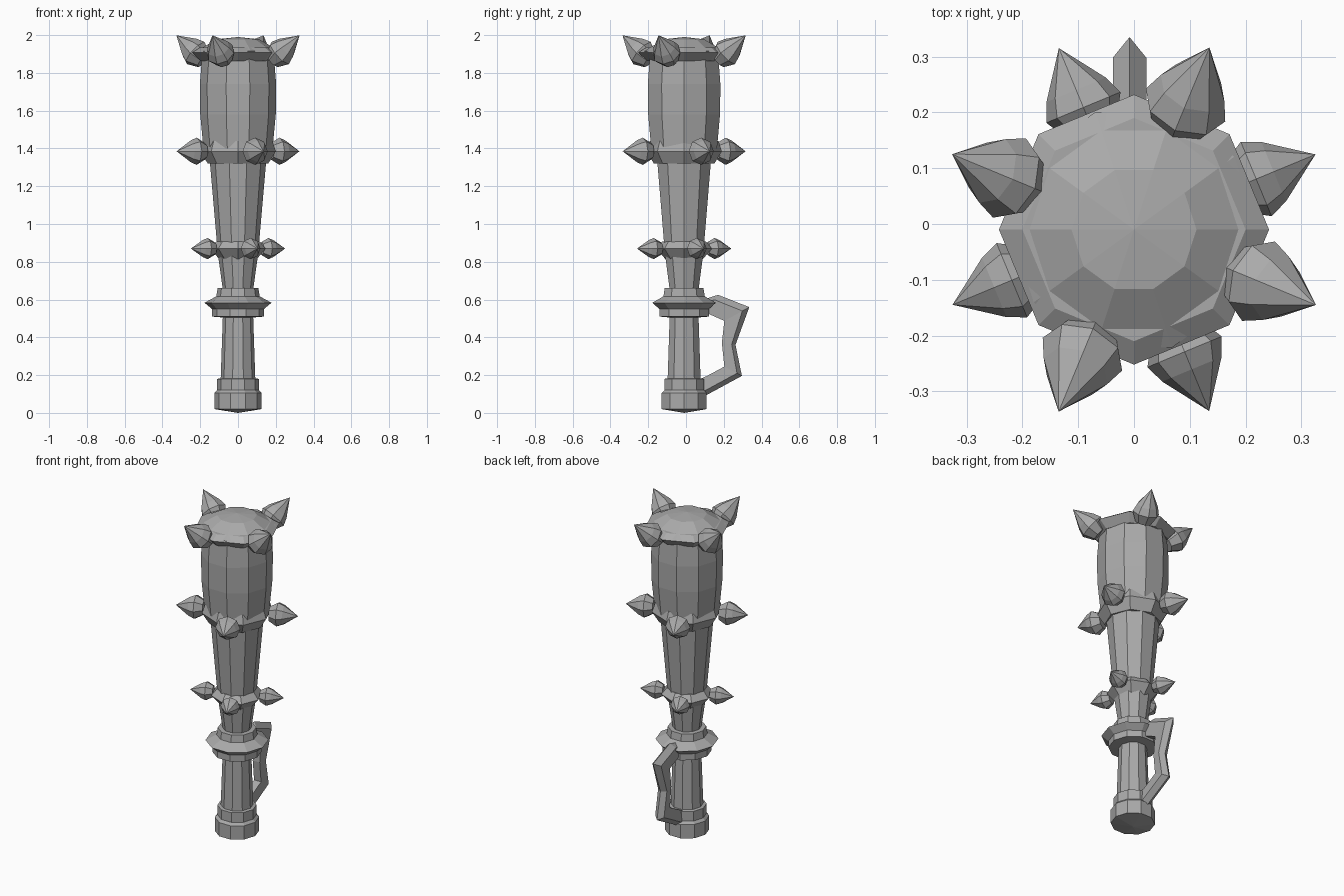
import bpy, bmesh, math
from mathutils import Matrix, Vector

cube = bpy.data.objects.get("Cube")
if cube:
    bpy.data.objects.remove(cube, do_unlink=True)

AXIS_Y = -0.01

grey = bpy.data.materials.new("plain grey")
grey.use_nodes = True
grey.diffuse_color = (0.4, 0.4, 0.4, 1)
grey.node_tree.nodes["Principled BSDF"].inputs["Base Color"].default_value = (0.4, 0.4, 0.4, 1)


def loft(name, rings, matrix=Matrix()):
    """Skin a list of point rings and cap both ends; one-point rings make tips."""
    bm = bmesh.new()
    loops = [[bm.verts.new(p) for p in ring] for ring in rings]
    for a, b in zip(loops, loops[1:]):
        n = max(len(a), len(b))
        for i in range(n):
            j = (i + 1) % n
            quad = [a[i % len(a)], a[j % len(a)], b[j % len(b)], b[i % len(b)]]
            bm.faces.new(list(dict.fromkeys(quad)))
    for end in (loops[0], loops[-1]):
        if len(end) > 2:
            bm.faces.new(end)
    bmesh.ops.recalc_face_normals(bm, faces=bm.faces)
    mesh = bpy.data.meshes.new(name)
    bm.to_mesh(mesh)
    bm.free()
    mesh.materials.append(grey)
    obj = bpy.data.objects.new(name, mesh)
    obj.matrix_world = matrix
    bpy.context.collection.objects.link(obj)
    return obj


def turned(name, profile, sides, matrix=None):
    """Turn a (radius, height) profile around z."""
    rings = []
    for r, z in profile:
        count = sides if r > 0 else 1
        rings.append([(r * math.cos(math.tau * i / sides),
                       r * math.sin(math.tau * i / sides), z) for i in range(count)])
    return loft(name, rings, matrix or Matrix.Translation((0, AXIS_Y, 0)))


# Grip, pommel and hand guard disc
turned("pommel", [(0, 0), (.125, .02), (.125, .105), (.11, .12), (.11, .18), (.08, .185)], 10)
turned("grip", [(.092, .17), (.08, .52)], 10)
turned("guard_disc", [(.08, .505), (.138, .51), (.138, .55), (.177, .583),
                      (.115, .617), (.108, .66), (.075, .662)], 10)

# Tapering shaft, barrel and domed cap
turned("neck", [(.08, .65), (.105, .83)], 10)
turned("shaft", [(.11, .88), (.15, 1.34)], 10)
turned("barrel", [(.183, 1.40), (.2, 1.58), (.202, 1.74), (.19, 1.89)], 10)
turned("dome_cap", [(.19, 1.89), (.222, 1.915), (.112, 1.978), (0, 1.99)], 10)

# Eight-sided bands carrying the spikes
turned("lower_band", [(.1, .815), (.147, .87), (.115, .908)], 8)
turned("middle_band", [(.16, 1.32), (.2, 1.385), (.182, 1.44)], 8)
turned("upper_band", [(.195, 1.862), (.242, 1.908), (.2, 1.935)], 8)


# Spikes: four per band, centred on the flats
def spike_row(name, start, radius, height, tilt, length, width):
    profile = [(.62 * width, 0), (width, .29 * length), (.8 * width, .5 * length), (0, length)]
    for k in range(4):
        angle = math.radians(start + 90 * k)
        place = (Matrix.Translation((0, AXIS_Y, 0)) @ Matrix.Rotation(angle, 4, 'Z')
                 @ Matrix.Translation((radius, 0, height))
                 @ Matrix.Rotation(math.radians(90 - tilt), 4, 'Y'))
        turned(f"{name}_{k + 1}", profile, 8, place)


spike_row("lower_spike", 22.5, .135, .87, 0, .135, .056)
spike_row("middle_spike", 22.5, .19, 1.385, 0, .162, .072)
spike_row("upper_spike", 67.5, .196, 1.867, 40, .205, .077)

# Angular knuckle guard with a ridge along its outer side
stations = [((.04, .055), (.04, .165)), ((.11, .095), (.11, .195)),
            ((.296, .196), (.203, .245)), ((.262, .36), (.19, .37)),
            ((.335, .56), (.203, .487)), ((.17, .625), (.107, .53)),
            ((.09, .6), (.06, .54))]
sections = []
for outer, inner in stations:
    o, i = Vector((-.008, *outer)), Vector((-.008, *inner))
    side = i.lerp(o, .72)
    dx = Vector((.03, 0, 0))
    sections.append([i - dx * .8, side - dx, o, side + dx, i + dx * .8])
loft("knuckle_guard", sections)
